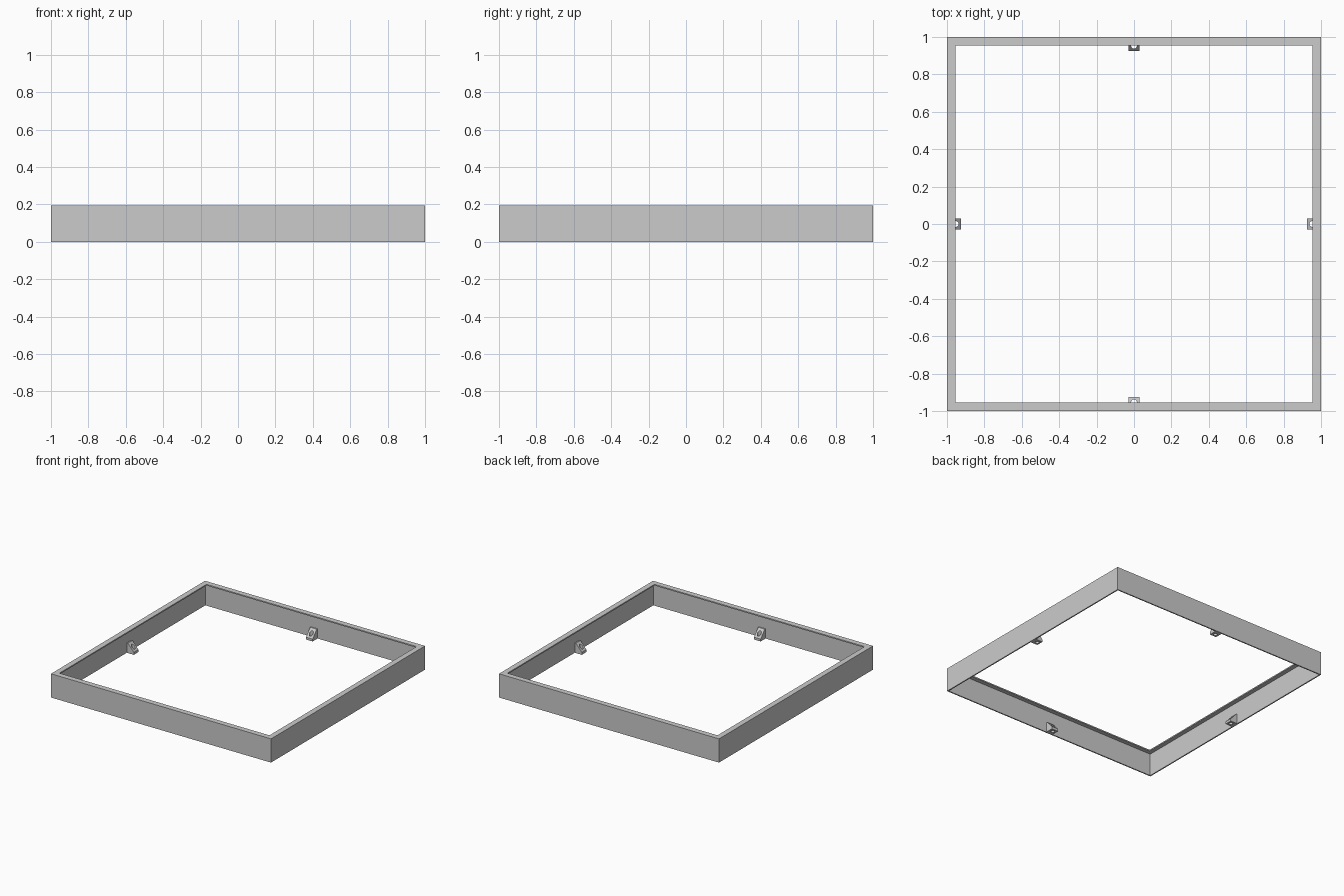
import bpy, bmesh
from math import pi
from mathutils import Matrix, Vector

HEIGHT = 0.195   # overall height
SHEET = 0.01     # sheet thickness
RIM = 0.045      # width of the top flange

cube = bpy.data.objects.get("Cube")
if cube:
    bpy.data.objects.remove(cube)

grey = bpy.data.materials.new("plain grey")
grey.use_nodes = True
colour = (0.6, 0.6, 0.6, 1)
grey.diffuse_color = colour
grey.node_tree.nodes["Principled BSDF"].inputs["Base Color"].default_value = colour


def make_object(name, bm):
    bmesh.ops.recalc_face_normals(bm, faces=bm.faces)
    mesh = bpy.data.meshes.new(name)
    bm.to_mesh(mesh)
    bm.free()
    mesh.materials.append(grey)
    obj = bpy.data.objects.new(name, mesh)
    bpy.context.collection.objects.link(obj)
    return obj


# Frame: L-shaped section (inset from outside, height) swept round a square
section = [(0, 0), (0, HEIGHT), (RIM, HEIGHT), (RIM, HEIGHT - SHEET),
           (SHEET, HEIGHT - SHEET), (SHEET, 0)]
corners = [(1, 1), (-1, 1), (-1, -1), (1, -1)]
bm = bmesh.new()
rings = [[bm.verts.new((sx * (1 - d), sy * (1 - d), z)) for d, z in section]
         for sx, sy in corners]
for i, ring in enumerate(rings):
    following = rings[(i + 1) % 4]
    for j in range(len(section)):
        k = (j + 1) % len(section)
        bm.faces.new((ring[j], ring[k], following[k], following[j]))
make_object("frame", bm)

# Vertical drill for the screw holes
bm = bmesh.new()
bmesh.ops.create_cone(bm, cap_ends=True, segments=24, radius1=0.015,
                      radius2=0.015, depth=0.4,
                      matrix=Matrix.Translation((0.952, 0, 0)))
drill_mesh_object = make_object("hole_cutter", bm)
drill_mesh_object.hide_render = True
drill_mesh_object.hide_viewport = True

# Sloped mounting lug at the middle of each side
wedge = [(0.992, 0), (0.926, 0), (0.926, 0.02), (0.98, 0.08), (0.992, 0.08)]
for i, side in enumerate(("left", "back", "right", "front")):
    bm = bmesh.new()
    face = bm.faces.new([bm.verts.new((x, -0.03, z)) for x, z in wedge])
    out = bmesh.ops.extrude_face_region(bm, geom=[face])
    moved = [v for v in out["geom"] if isinstance(v, bmesh.types.BMVert)]
    bmesh.ops.translate(bm, verts=moved, vec=Vector((0, 0.06, 0)))
    lug = make_object(side + "_mounting_lug", bm)
    cut = lug.modifiers.new("screw hole", "BOOLEAN")
    cut.operation = "DIFFERENCE"
    cut.solver = "EXACT"
    cut.object = drill_mesh_object
    # Bake the hole before turning the lug to its side
    bpy.context.view_layer.update()
    graph = bpy.context.evaluated_depsgraph_get()
    lug.data = bpy.data.meshes.new_from_object(lug.evaluated_get(graph))
    lug.modifiers.clear()
    lug.data.transform(Matrix.Rotation(i * pi / 2, 4, "Z"))

bpy.data.objects.remove(drill_mesh_object)
